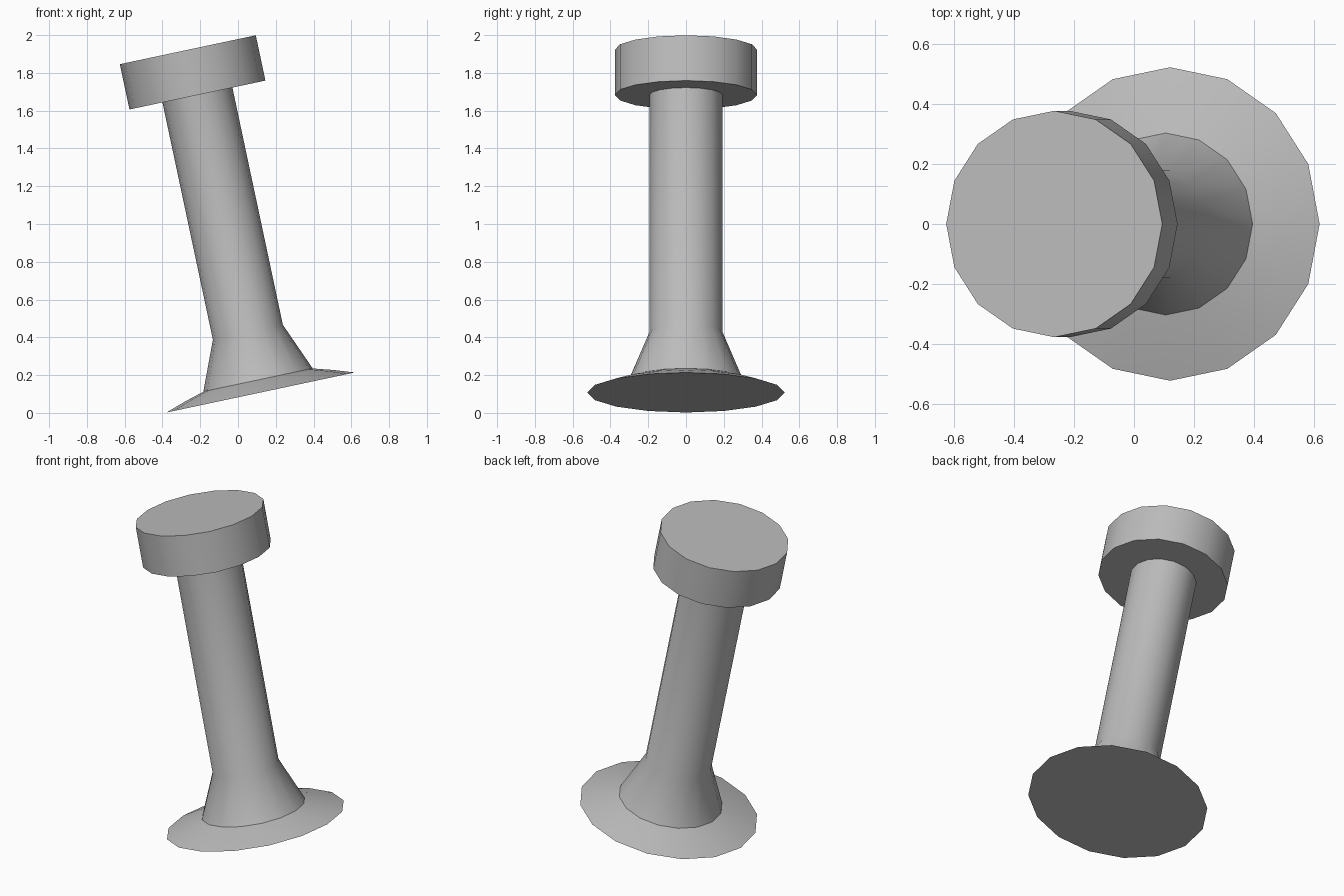
import bpy, bmesh, math
from mathutils import Matrix

if "Cube" in bpy.data.objects:
    bpy.data.objects.remove(bpy.data.objects["Cube"])

SIDES = 16
TILT = math.radians(-12)          # whole model leans towards -x
SQUASH = 0.976                    # slightly oval section

mat = bpy.data.materials.new("mid grey")
mat.diffuse_color = (0.5, 0.5, 0.5, 1)
mat.use_nodes = True
mat.node_tree.nodes["Principled BSDF"].inputs["Base Color"].default_value = mat.diffuse_color

placement = (Matrix.Translation((0.12, 0, 0.108))
             @ Matrix.Rotation(TILT, 4, 'Y')
             @ Matrix.Diagonal((SQUASH, 1, 1, 1)))


def turned(name, profile):
    """Closed turned part from (radius, height) pairs, bottom to top."""
    bm = bmesh.new()
    rings = []
    for r, h in profile:
        rings.append([bm.verts.new((r * math.cos(2 * math.pi * i / SIDES),
                                    r * math.sin(2 * math.pi * i / SIDES), h))
                      for i in range(SIDES)])
    for a, b in zip(rings, rings[1:]):
        for i in range(SIDES):
            j = (i + 1) % SIDES
            bm.faces.new((a[i], a[j], b[j], b[i]))
    bm.faces.new(rings[0][::-1])
    bm.faces.new(rings[-1])
    bm.transform(placement)
    bmesh.ops.recalc_face_normals(bm, faces=bm.faces[:])
    # smooth sides, sharp rims around the flat ends
    for f in bm.faces:
        f.smooth = len(f.verts) == 4
    for e in bm.edges:
        if any(len(f.verts) > 4 for f in e.link_faces):
            e.smooth = False
    me = bpy.data.meshes.new(name)
    bm.to_mesh(me)
    bm.free()
    me.materials.append(mat)
    ob = bpy.data.objects.new(name, me)
    bpy.context.collection.objects.link(ob)
    return ob


# thin-edged foot flange
turned("foot_flange", [(0.522, 0), (0.41, 0.037), (0.30, 0.068)])
# stem with flared foot
turned("stem", [(0.303, 0.068), (0.194, 0.326), (0.194, 1.612)])
# round head
turned("head", [(0.377, 1.61), (0.377, 1.855)])
